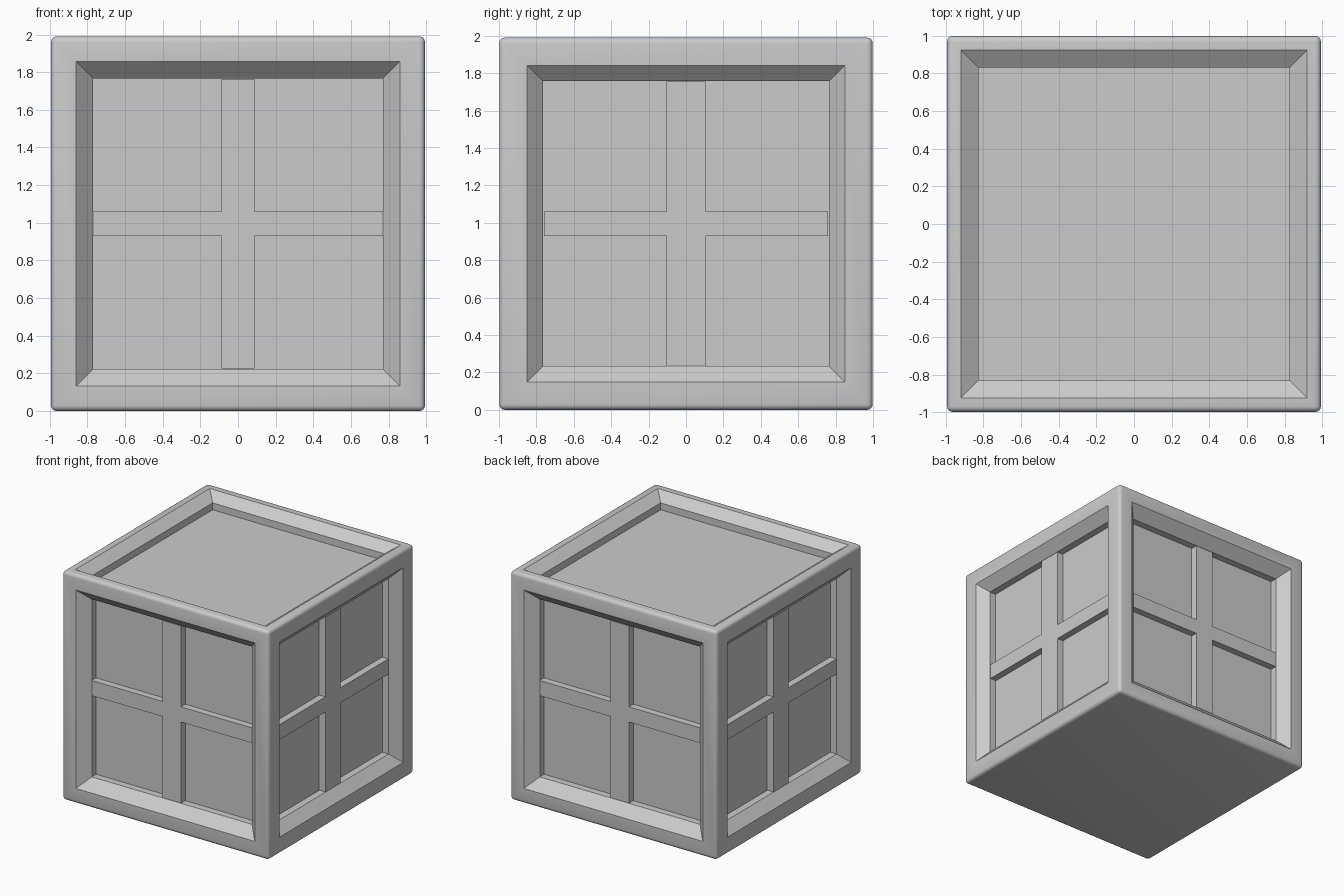
import bpy, bmesh
from mathutils import Vector, Matrix
from math import pi

if "Cube" in bpy.data.objects:
    bpy.data.objects.remove(bpy.data.objects["Cube"])

HALF = Vector((0.993, 0.998, 0.995))   # half sizes of the box
ROUND = 0.03                           # edge rounding
STEP = 0.06                            # panel drop below the sloped rim


def finish(bm, name, angle):
    bmesh.ops.recalc_face_normals(bm, faces=bm.faces[:])
    mesh = bpy.data.meshes.new(name)
    bm.to_mesh(mesh)
    bm.free()
    obj = bpy.data.objects.new(name, mesh)
    bpy.context.collection.objects.link(obj)
    bpy.ops.object.select_all(action='DESELECT')
    obj.select_set(True)
    bpy.context.view_layer.objects.active = obj
    bpy.ops.object.shade_smooth_by_angle(angle=angle)
    return obj


# Per axis: opening half size, inner half size, slope depth
RIMS = {0: (0.845, 0.76, 0.08), 1: (0.86, 0.77, 0.09), 2: (0.918, 0.825, 0.065)}

# Crate body: rounded box with recessed panels on the sides and the top
bm = bmesh.new()
bmesh.ops.create_cube(bm, size=2, matrix=Matrix.Diagonal((*HALF, 1)))
bmesh.ops.translate(bm, verts=bm.verts, vec=(0, 0, HALF.z))
bmesh.ops.bevel(bm, geom=bm.edges[:], offset=ROUND, segments=4, profile=0.5, affect='EDGES')
bm.normal_update()
for face in [f for f in bm.faces if f.calc_area() > 1]:
    axis = max(range(3), key=lambda i: abs(face.normal[i]))
    if face.normal.z < -0.5:
        continue                       # the bottom stays plain
    opening, inner, depth = RIMS[axis]
    edge = HALF.x - ROUND
    for thick, drop in ((edge - opening, 0), (opening - inner, -depth), (0, -STEP)):
        bmesh.ops.inset_individual(bm, faces=[face], thickness=thick, depth=drop,
                                   use_even_offset=True)
finish(bm, "crate_body", 0.6)


# Cross bars: flush with the foot of the sloped rim on each side
def cross_bars(name, axis, bar_half, turn):
    _, inner, depth = RIMS[axis]
    front = HALF[axis] - depth
    thick = STEP + 0.01
    rail_half = 0.066
    rail_len = inner - bar_half
    boxes = [((0, HALF.z), (2 * bar_half, 2 * inner))]
    for s in (-1, 1):
        boxes.append(((s * (bar_half + rail_len / 2), HALF.z), (rail_len, 2 * rail_half)))
    bm = bmesh.new()
    for (x, z), (w, h) in boxes:
        m = (Matrix.Rotation(turn, 4, 'Z')
             @ Matrix.Translation((x, -front + thick / 2, z))
             @ Matrix.Diagonal((w, thick, h, 1)))
        bmesh.ops.create_cube(bm, size=1, matrix=m)
    finish(bm, name, 0.5)


cross_bars("front_cross_bars", 1, 0.088, 0)
cross_bars("right_cross_bars", 0, 0.103, pi / 2)
cross_bars("back_cross_bars", 1, 0.088, pi)
cross_bars("left_cross_bars", 0, 0.103, -pi / 2)
